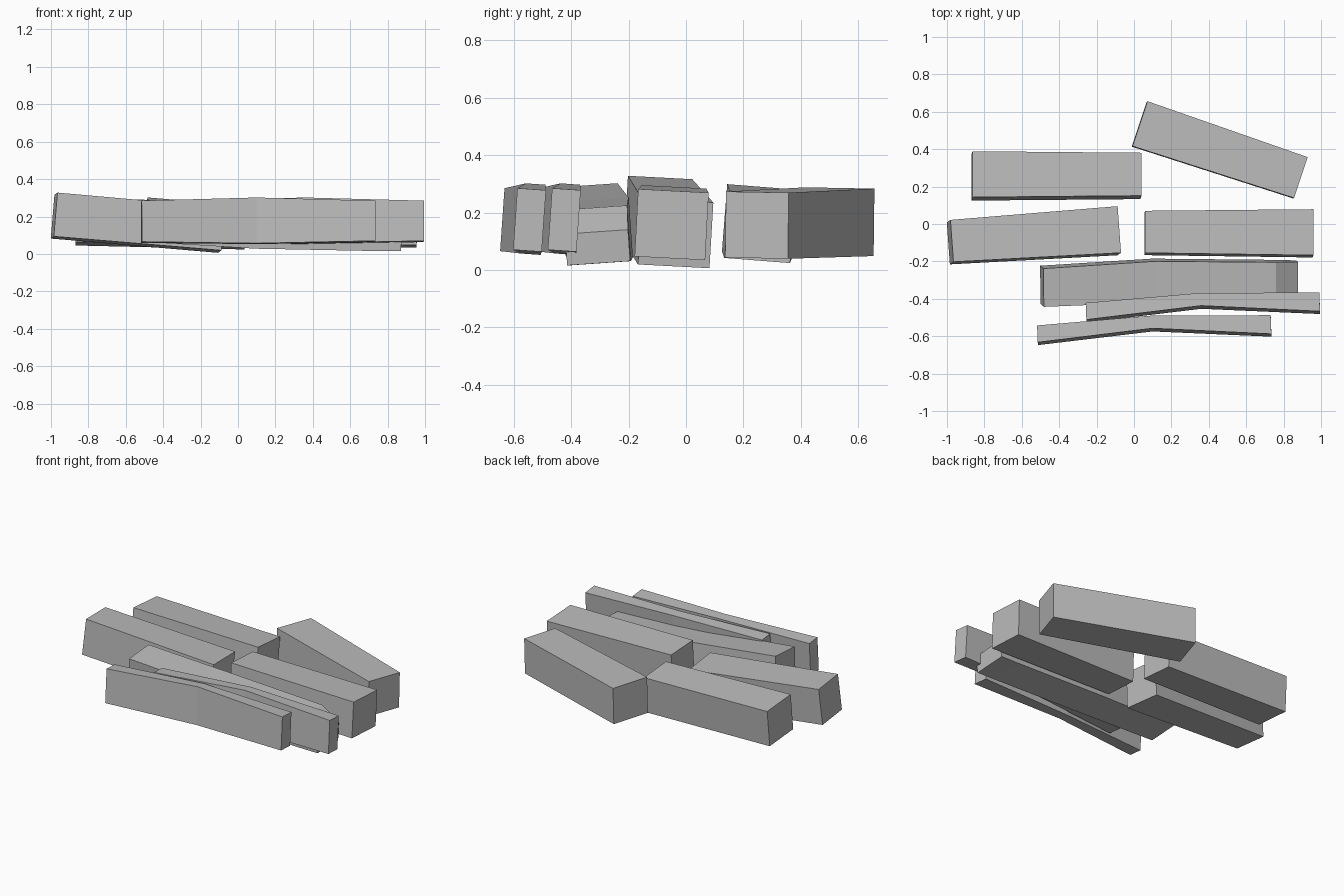
import bpy, bmesh
from math import radians
from mathutils import Vector, Quaternion

if "Cube" in bpy.data.objects:
    bpy.data.objects.remove(bpy.data.objects["Cube"], do_unlink=True)

# One plain grey for every beam
GREY = (0.5, 0.5, 0.5, 1)
grey = bpy.data.materials.new("weathered_grey")
grey.use_nodes = True
grey.diffuse_color = GREY
grey.node_tree.nodes["Principled BSDF"].inputs["Base Color"].default_value = GREY


def beam(name, sections, roll=0, shift=(0, 0, 0)):
    """Sweep a rectangle through sections of (centre, width, height)."""
    axis = (Vector(sections[-1][0]) - Vector(sections[0][0])).normalized()
    turn = Quaternion(axis, radians(roll))
    side = turn @ Vector((0, 0, 1)).cross(axis).normalized()
    up = axis.cross(side)
    bm = bmesh.new()
    rings = []
    for centre, width, height in sections:
        middle = Vector(centre) + Vector(shift)
        corners = ((-1, -1), (1, -1), (1, 1), (-1, 1))
        rings.append([bm.verts.new(middle + side * (a * width / 2) + up * (b * height / 2))
                      for a, b in corners])
    for near, far in zip(rings, rings[1:]):
        for i in range(4):
            j = (i + 1) % 4
            bm.faces.new((near[i], near[j], far[j], far[i]))
    bm.faces.new(rings[0])
    bm.faces.new(rings[-1])
    bmesh.ops.recalc_face_normals(bm, faces=bm.faces)
    mesh = bpy.data.meshes.new(name)
    bm.to_mesh(mesh)
    bm.free()
    mesh.materials.append(grey)
    obj = bpy.data.objects.new(name, mesh)
    bpy.context.collection.objects.link(obj)
    return obj


# Thick straight beams
beam("back_angled_beam", [((0.03, 0.535, 0.168), 0.253, 0.235),
                          ((0.89, 0.247, 0.156), 0.23, 0.23)], roll=-1)
beam("back_beam", [((-0.866, 0.257, 0.172), 0.246, 0.235),
                   ((0.037, 0.257, 0.15), 0.23, 0.235)], roll=-4.5)
beam("middle_tilted_beam", [((-0.983, -0.097, 0.205), 0.225, 0.235),
                            ((-0.088, -0.036, 0.127), 0.25, 0.23)], roll=-3)
beam("middle_beam", [((0.057, -0.048, 0.172), 0.225, 0.235),
                     ((0.957, -0.05, 0.158), 0.246, 0.235)], roll=-3)

# Long bent beam with a wedge-cut tip
beam("bent_beam", [((-0.492, -0.333, 0.183), 0.205, 0.225),
                   ((0.107, -0.302, 0.14), 0.22, 0.21),
                   ((0.752, -0.308, 0.12), 0.22, 0.195),
                   ((0.873, -0.308, 0.078), 0.22, 0.11)], roll=4)

# Pair of thin bent planks
plank = [((-0.516, -0.595, 0.172), 0.09, 0.22),
         ((0.098, -0.532, 0.177), 0.068, 0.245),
         ((0.733, -0.545, 0.174), 0.1, 0.215)]
for name, shift in (("front_plank", (0, 0, 0)), ("second_plank", (0.26, 0.121, 0))):
    beam(name, plank, roll=-4, shift=shift)
